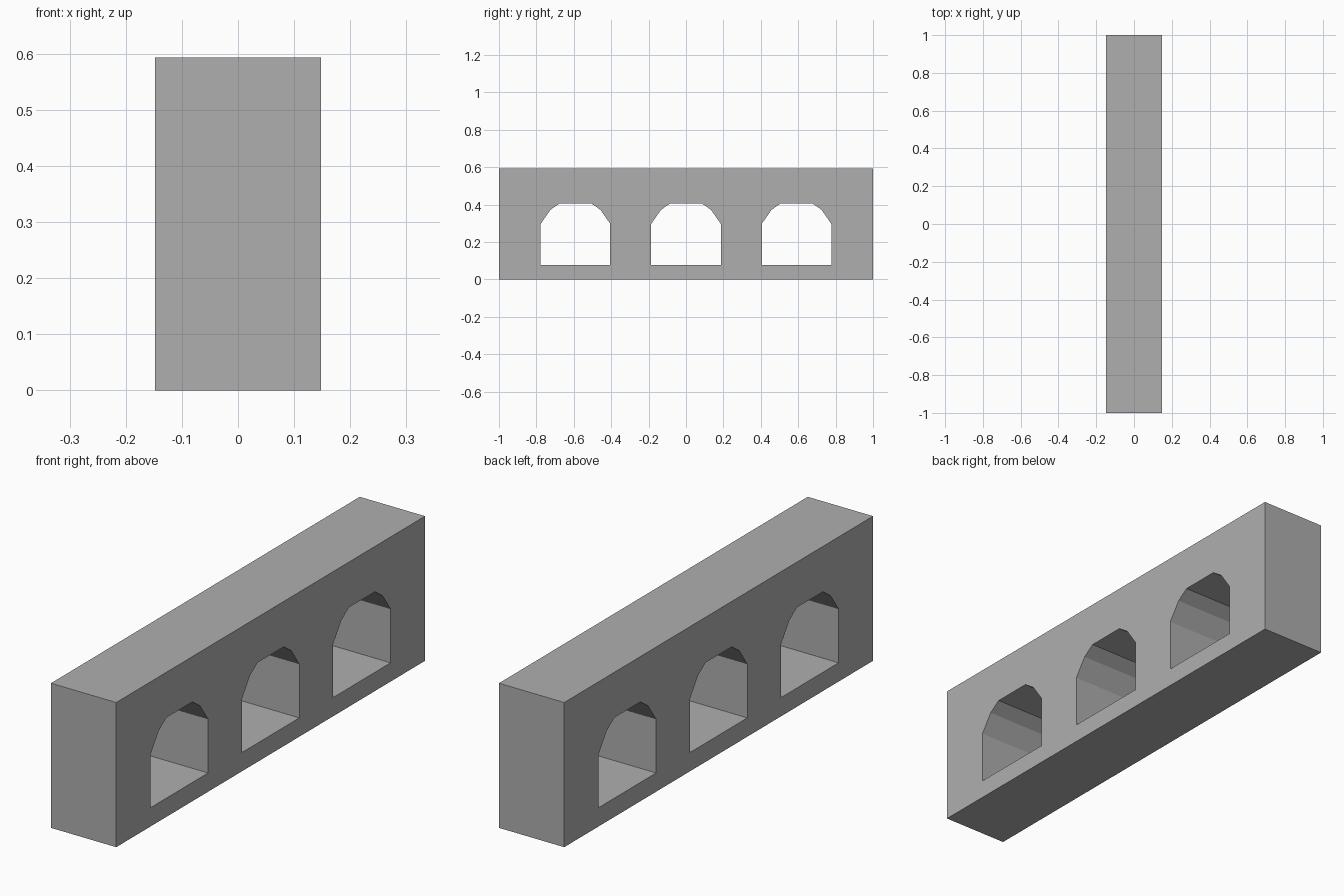
import bpy, bmesh

if "Cube" in bpy.data.objects:
    bpy.data.objects.remove(bpy.data.objects["Cube"])

HALF_DEPTH, HEIGHT = 0.148, 0.593


def prism(name, profile, half_depth):
    """Extrude a (y, z) outline along x, centred on x = 0."""
    bm = bmesh.new()
    face = bm.faces.new([bm.verts.new((-half_depth, y, z)) for y, z in profile])
    ext = bmesh.ops.extrude_face_region(bm, geom=[face], use_keep_orig=True)
    verts = [g for g in ext["geom"] if isinstance(g, bmesh.types.BMVert)]
    bmesh.ops.translate(bm, verts=verts, vec=(2 * half_depth, 0, 0))
    bmesh.ops.recalc_face_normals(bm, faces=bm.faces)
    mesh = bpy.data.meshes.new(name)
    bm.to_mesh(mesh)
    bm.free()
    obj = bpy.data.objects.new(name, mesh)
    bpy.context.collection.objects.link(obj)
    return obj


# Solid wall block
wall = prism("arched_wall", [(-1, 0), (1, 0), (1, HEIGHT), (-1, HEIGHT)], HALF_DEPTH)

# Half outline of one arched opening, mirrored to the other side
half = [(0.186, 0.077), (0.186, 0.297), (0.134, 0.372), (0.084, 0.407)]
arch = half + [(-y, z) for y, z in reversed(half)]

# Three openings cut through the wall
cutters = []
for i, centre in enumerate((-0.591, 0, 0.591)):
    cutter = prism(f"opening_cutter_{i + 1}", [(y + centre, z) for y, z in arch], 0.3)
    cutter.hide_render = True
    cutters.append(cutter)
    mod = wall.modifiers.new(f"opening_{i + 1}", "BOOLEAN")
    mod.operation = "DIFFERENCE"
    mod.solver = "EXACT"
    mod.object = cutter

# Apply the cuts and discard the cutters
bpy.context.view_layer.update()
evaluated = wall.evaluated_get(bpy.context.evaluated_depsgraph_get())
cut_mesh = bpy.data.meshes.new_from_object(evaluated)
wall.modifiers.clear()
wall.data = cut_mesh
cut_mesh.name = "arched_wall"
for cutter in cutters:
    bpy.data.objects.remove(cutter)

# Dark grey stone
stone = bpy.data.materials.new("dark_grey_stone")
stone.diffuse_color = (0.43, 0.43, 0.43, 1)
stone.use_nodes = True
stone.node_tree.nodes["Principled BSDF"].inputs["Base Color"].default_value = stone.diffuse_color
cut_mesh.materials.clear()
cut_mesh.materials.append(stone)
for poly in cut_mesh.polygons:
    poly.material_index = 0
